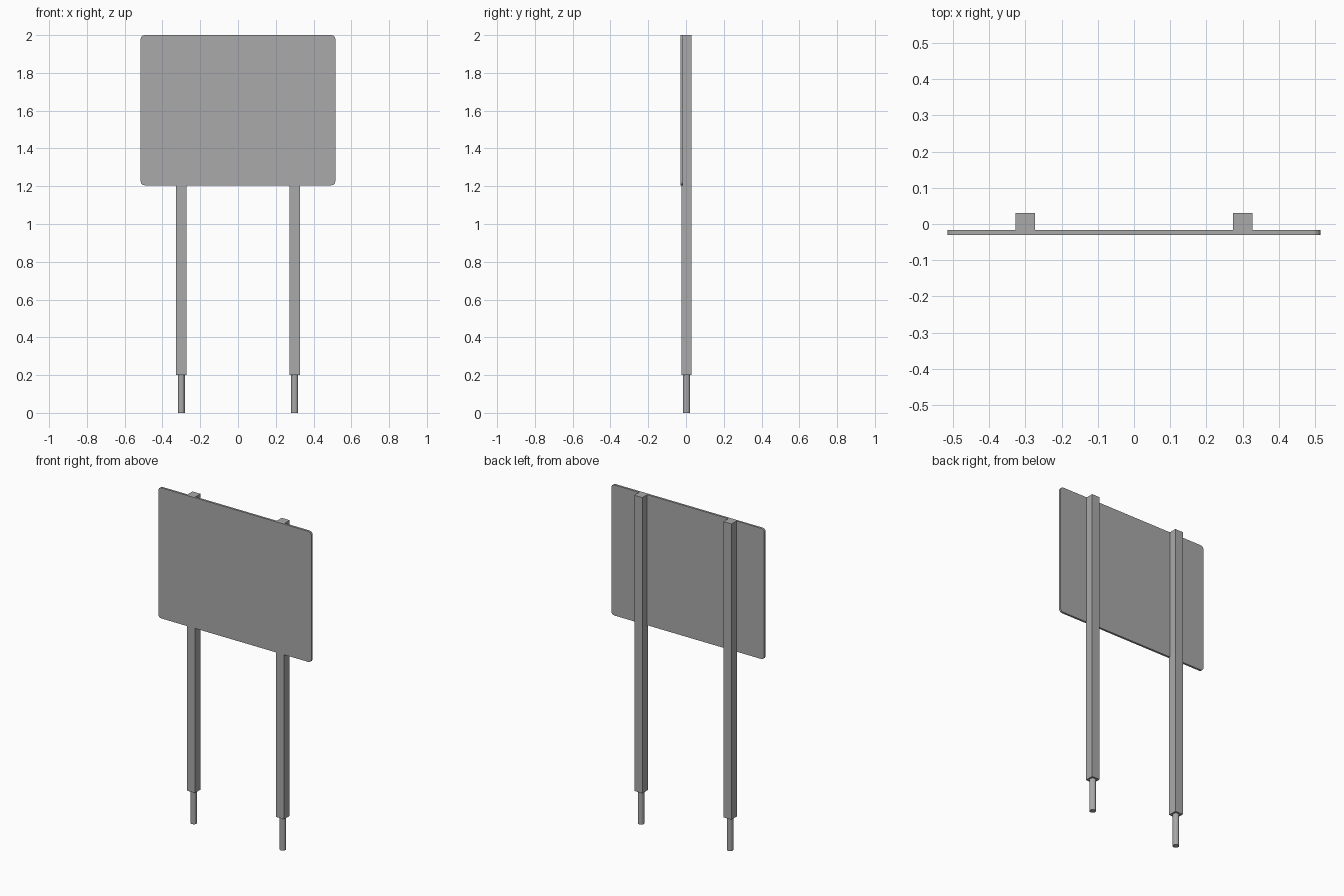
import bpy, bmesh, math

if "Cube" in bpy.data.objects:
    bpy.data.objects.remove(bpy.data.objects["Cube"])

grey = bpy.data.materials.new("plain grey")
grey.diffuse_color = (0.4, 0.4, 0.4, 1)
grey.use_nodes = True
grey.node_tree.nodes["Principled BSDF"].inputs["Base Color"].default_value = grey.diffuse_color


def prism(name, outline, axis, start, end):
    """Extrude a closed 2D outline along y or z."""
    bm = bmesh.new()
    place = (lambda p: (p[0], start, p[1])) if axis == "y" else (lambda p: (p[0], p[1], start))
    face = bm.faces.new([bm.verts.new(place(p)) for p in outline])
    step = (0, end - start, 0) if axis == "y" else (0, 0, end - start)
    new = bmesh.ops.extrude_face_region(bm, geom=[face])["geom"]
    bmesh.ops.translate(bm, vec=step, verts=[v for v in new if isinstance(v, bmesh.types.BMVert)])
    bmesh.ops.recalc_face_normals(bm, faces=bm.faces)
    mesh = bpy.data.meshes.new(name)
    bm.to_mesh(mesh)
    bm.free()
    mesh.materials.append(grey)
    obj = bpy.data.objects.new(name, mesh)
    bpy.context.collection.objects.link(obj)
    return obj


# Sign panel with rounded corners
half_w, bottom, top, r = 0.515, 1.205, 2.0, 0.02
outline = []
for cx, cz, first in ((half_w - r, top - r, 0), (-half_w + r, top - r, 90),
                      (-half_w + r, bottom + r, 180), (half_w - r, bottom + r, 270)):
    for i in range(5):
        a = math.radians(first + i * 22.5)
        outline.append((cx + r * math.cos(a), cz + r * math.sin(a)))
prism("sign_panel", outline, "y", -0.03, -0.017)

# Square posts with thin round pegs below
for side, x in (("left", -0.3), ("right", 0.3)):
    h, cy = 0.027, 0.003
    square = [(x - h, cy - h), (x + h, cy - h), (x + h, cy + h), (x - h, cy + h)]
    prism(side + "_post", square, "z", 0.2, 2.0)
    ring = [(x + 0.0185 * math.cos(math.tau * i / 12), cy + 0.0185 * math.sin(math.tau * i / 12))
            for i in range(12)]
    prism(side + "_peg", ring, "z", 0.0, 0.2)
